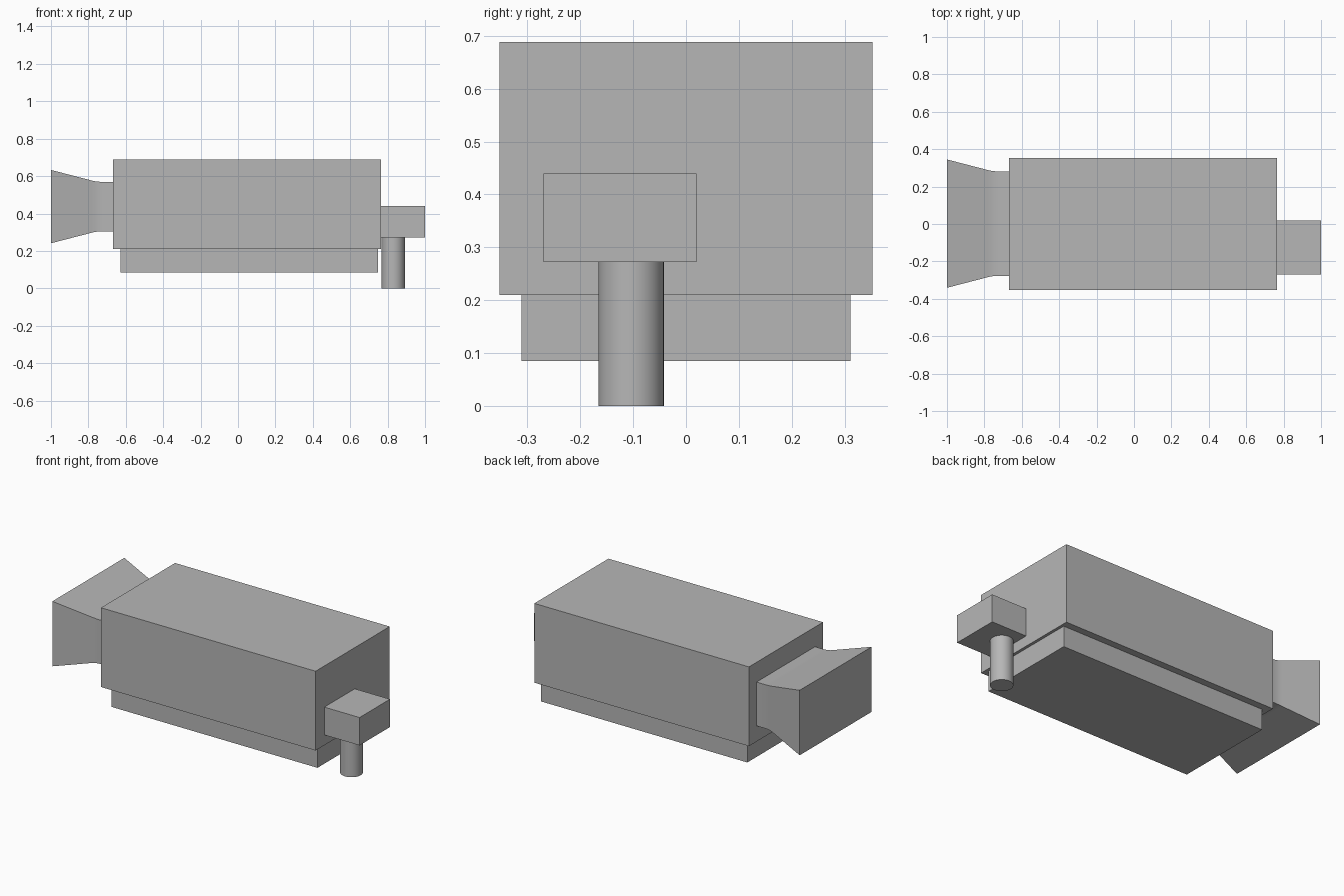
import bpy
import bmesh
from math import radians
from mathutils import Matrix, Vector

cube = bpy.data.objects.get("Cube")
if cube:
    bpy.data.objects.remove(cube, do_unlink=True)

# Single plain grey material
grey = bpy.data.materials.new("plain grey")
grey.use_nodes = True
colour = (0.47, 0.47, 0.47, 1)
grey.diffuse_color = colour
grey.node_tree.nodes["Principled BSDF"].inputs["Base Color"].default_value = colour


def finish(name, bm, smooth=False):
    bmesh.ops.recalc_face_normals(bm, faces=bm.faces)
    mesh = bpy.data.meshes.new(name)
    bm.to_mesh(mesh)
    bm.free()
    mesh.materials.append(grey)
    obj = bpy.data.objects.new(name, mesh)
    bpy.context.collection.objects.link(obj)
    if smooth:
        bpy.ops.object.select_all(action="DESELECT")
        obj.select_set(True)
        bpy.context.view_layer.objects.active = obj
        bpy.ops.object.shade_smooth_by_angle(angle=radians(30))
    return obj


def box(name, low, high):
    low, high = Vector(low), Vector(high)
    bm = bmesh.new()
    place = Matrix.Translation((low + high) / 2) @ Matrix.Diagonal((*(high - low), 1))
    bmesh.ops.create_cube(bm, size=1, matrix=place)
    finish(name, bm)


# Body, underside plinth and end block
box("main_body", (-0.667, -0.353, 0.21), (0.765, 0.353, 0.688))
box("base_plinth", (-0.627, -0.311, 0.085), (0.748, 0.311, 0.21))
box("outlet_block", (0.765, -0.27, 0.272), (1.0, 0.02, 0.44))

# Vertical outlet pipe
bm = bmesh.new()
bmesh.ops.create_cone(bm, cap_ends=True, segments=48, radius1=0.062, radius2=0.062,
                      depth=0.272, matrix=Matrix.Translation((0.83, -0.104, 0.136)))
finish("outlet_pipe", bm, smooth=True)

# Flared rectangular hood: (x, amount of flare), with a softened bend at the neck
sections = [(-1, 0.064), (-0.785, 0.0083), (-0.77, 0.0045), (-0.753, 0.0019),
            (-0.735, 0.0004), (-0.72, 0), (-0.667, 0)]
bm = bmesh.new()
rings = []
for x, flare in sections:
    y, z = 0.279 + flare, 0.132 + flare
    rings.append([bm.verts.new((x, sy * y + 0.002, sz * z + 0.437))
                  for sy, sz in ((-1, -1), (1, -1), (1, 1), (-1, 1))])
for a, b in zip(rings, rings[1:]):
    for i in range(4):
        j = (i + 1) % 4
        bm.faces.new((a[i], a[j], b[j], b[i]))
bm.faces.new(rings[0])
bm.faces.new(rings[-1])
finish("flared_hood", bm, smooth=True)
